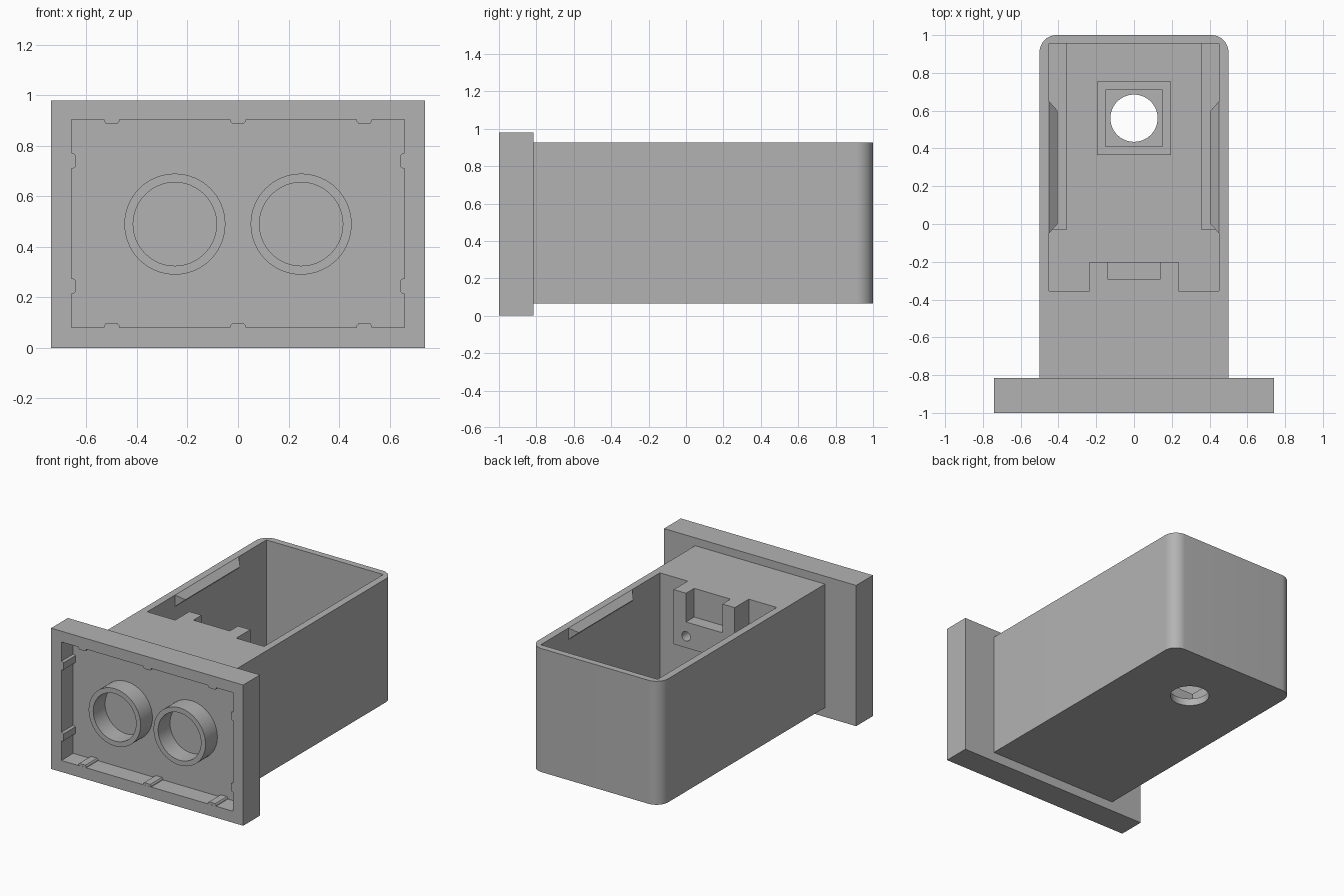
import bpy, bmesh, math

cube = bpy.data.objects.get("Cube")
if cube:
    bpy.data.objects.remove(cube, do_unlink=True)

grey = bpy.data.materials.new("plain_grey")
grey.use_nodes = True
GREY = (0.45, 0.45, 0.45, 1)
grey.diffuse_color = GREY
grey.node_tree.nodes["Principled BSDF"].inputs["Base Color"].default_value = GREY


def finish(name, bm):
    bmesh.ops.recalc_face_normals(bm, faces=bm.faces)
    mesh = bpy.data.meshes.new(name)
    bm.to_mesh(mesh)
    bm.free()
    mesh.materials.append(grey)
    obj = bpy.data.objects.new(name, mesh)
    bpy.context.collection.objects.link(obj)
    return obj


def prism(name, points, low, high, axis="z"):
    """Extrude a closed outline along z (outline in x, y) or y (outline in x, z)."""
    bm = bmesh.new()
    place = (lambda a, b, c: (a, b, c)) if axis == "z" else (lambda a, b, c: (a, c, b))
    face = bm.faces.new([bm.verts.new(place(a, b, low)) for a, b in points])
    new = bmesh.ops.extrude_face_region(bm, geom=[face])["geom"]
    shift = place(0, 0, high - low)
    bmesh.ops.translate(bm, vec=shift, verts=[v for v in new if isinstance(v, bmesh.types.BMVert)])
    return finish(name, bm)


def box(name, x, y, z):
    return prism(name, [(x[0], y[0]), (x[1], y[0]), (x[1], y[1]), (x[0], y[1])], *z)


def arc(cx, cy, r, start, end, n):
    steps = [math.radians(start + (end - start) * i / n) for i in range(n + 1)]
    return [(cx + r * math.cos(a), cy + r * math.sin(a)) for a in steps]


def cylinder(name, cx, cy, r, low, high, axis, n=64):
    return prism(name, arc(cx, cy, r, 0, 360, n)[:-1], low, high, axis)


def boolean(target, tool, operation="DIFFERENCE"):
    mod = target.modifiers.new(tool.name, "BOOLEAN")
    mod.operation, mod.solver, mod.object = operation, "EXACT", tool
    bpy.context.view_layer.objects.active = target
    bpy.ops.object.modifier_apply(modifier=mod.name)
    bpy.data.objects.remove(tool, do_unlink=True)


def smooth(obj):
    bpy.ops.object.select_all(action="DESELECT")
    obj.select_set(True)
    bpy.context.view_layer.objects.active = obj
    bpy.ops.object.shade_smooth_by_angle(angle=math.radians(30))


FRONT, RECESS, FLANGE_BACK = -1.0, -0.87, -0.815
BASE, FLOOR, TOP = 0.065, 0.115, 0.925

# Housing with rounded rear corners and an open cavity
outline = [(-0.5, -0.83), (0.5, -0.83)]
outline += arc(0.41, 0.91, 0.09, 0, 90, 16) + arc(-0.41, 0.91, 0.09, 90, 180, 16)
housing = prism("housing", outline, BASE, TOP)
boolean(housing, box("cavity", (-0.45, 0.45), (-0.355, 0.955), (FLOOR, 1.1)))
boolean(housing, cylinder("cable_hole", 0, 0.56, 0.125, 0, 0.2, "z"))

# Bracket on the front wall of the cavity, with a notch and two screw holes
bracket = box("bracket", (-0.235, 0.235), (-0.4, -0.2), (0.545, TOP))
boolean(housing, bracket, "UNION")
boolean(housing, box("notch", (-0.14, 0.14), (-0.29, -0.15), (0.725, 1.1)))
for s in (-1, 1):
    boolean(housing, cylinder("screw_hole", s * 0.14, 0.625, 0.033, -0.32, -0.15, "y", 24))
smooth(housing)

# Square collar around the floor hole
collar = box("hole_collar", (-0.195, 0.195), (0.365, 0.755), (FLOOR - 0.01, 0.2))
boolean(collar, box("collar_opening", (-0.15, 0.15), (0.41, 0.71), (0, 0.5)))

# Floor rails and snap ridges along both side walls
for side, s in (("right", -1), ("left", 1)):
    box(side + "_floor_rail", sorted((s * 0.355, s * 0.46)), (-0.03, 0.965), (FLOOR - 0.01, 0.19))
    bm = bmesh.new()
    wall = [bm.verts.new((s * 0.45, y, z)) for y, z in
            ((-0.05, TOP), (0.65, TOP), (0.65, 0.845), (-0.05, 0.845))]
    near, far = [bm.verts.new((s * 0.405, y, 0.885)) for y in (0, 0.6)]
    a, b, c, d = wall
    for f in (wall, (a, b, far, near), (d, c, far, near), (a, d, near), (b, c, far)):
        bm.faces.new(f)
    finish(side + "_snap_ridge", bm)

# Front flange with a rectangular recess
flange = box("front_flange", (-0.74, 0.74), (FRONT, FLANGE_BACK), (0, 0.98))
boolean(flange, box("recess", (-0.66, 0.66), (-1.1, RECESS), (0.08, 0.905)))

# Small tapered ribs around the recess
def rib(name, cx, cz, dx, dz):
    tx, tz = -dz, dx
    shape = [(-0.032, -0.01), (0.032, -0.01), (0.03, 0.008), (0.024, 0.016),
             (-0.024, 0.016), (-0.03, 0.008)]
    pts = [(cx + u * tx + v * dx, cz + u * tz + v * dz) for u, v in shape]
    prism(name, pts, FRONT + 0.001, RECESS + 0.005, "y")

for x in (-0.5, 0, 0.5):
    rib("upper_rib", x, 0.905, 0, -1)
    rib("lower_rib", x, 0.08, 0, 1)
for z in (0.245, 0.74):
    rib("right_rib", -0.66, z, 1, 0)
    rib("left_rib", 0.66, z, -1, 0)

# Two round sockets standing in the recess
for side, x in (("right", -0.25), ("left", 0.25)):
    socket = cylinder(side + "_socket", x, 0.49, 0.2, FRONT, RECESS + 0.01, "y")
    boolean(socket, cylinder("bore", x, 0.49, 0.165, -1.1, RECESS + 0.001, "y"))
    boolean(flange, socket, "UNION")
smooth(flange)
